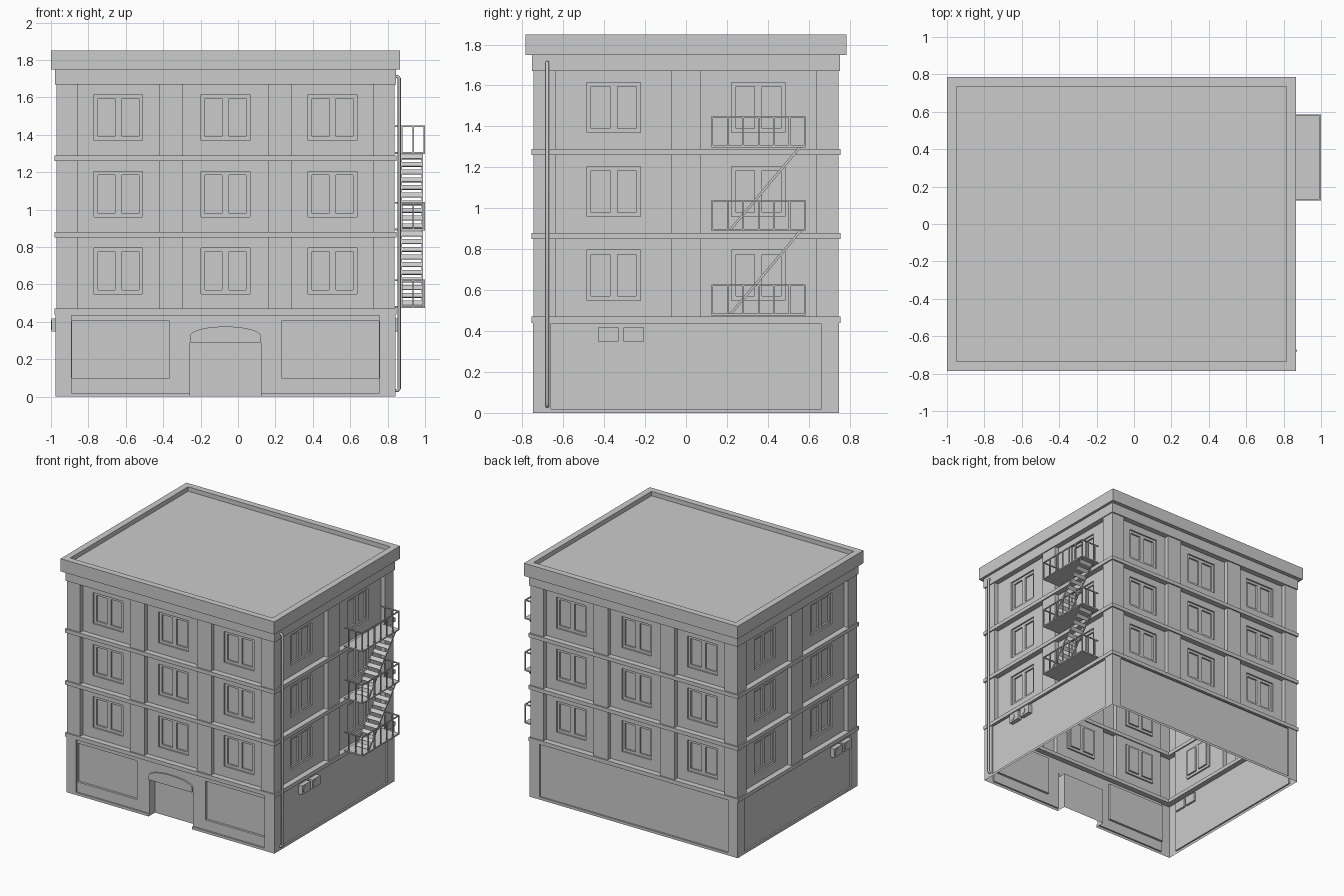
import bpy, bmesh, math
from mathutils import Matrix, Vector

if "Cube" in bpy.data.objects:
    bpy.data.objects.remove(bpy.data.objects["Cube"])

CX, HX, HY = -0.067, 0.904, 0.744      # building centre and half sizes
FLOORS = [0.47, 0.88, 1.29]


def new_object(name, bm):
    me = bpy.data.meshes.new(name)
    bm.to_mesh(me)
    bm.free()
    ob = bpy.data.objects.new(name, me)
    bpy.context.collection.objects.link(ob)
    return ob


def add_box(bm, lo, hi, rot=None):
    lo, hi = Vector(lo), Vector(hi)
    m = Matrix.Translation((lo + hi) / 2)
    if rot:
        m = m @ rot
    bmesh.ops.create_cube(bm, size=1, matrix=m @ Matrix.Diagonal((*(hi - lo), 1)))


def ring(name, hx, hy, z0, z1, t):
    """Rectangular frame around the building, t wide."""
    bm = bmesh.new()
    loops = []
    for inset, z in ((0, z0), (0, z1), (t, z1), (t, z0)):
        a, b = hx - inset, hy - inset
        loops.append([bm.verts.new((CX + sx * a, sy * b, z))
                      for sx, sy in ((-1, -1), (1, -1), (1, 1), (-1, 1))])
    for i in range(4):
        p, q = loops[i], loops[(i + 1) % 4]
        for j in range(4):
            k = (j + 1) % 4
            bm.faces.new((p[j], p[k], q[k], q[j]))
    return new_object(name, bm)


def relief(name, side, h, rects):
    """Wall sheet stepped in depth; later rects (u0, u1, z0, z1, depth) override."""
    us = sorted({round(v, 4) for r in rects for v in r[:2]})
    zs = sorted({round(v, 4) for r in rects for v in r[2:4]})
    bm = bmesh.new()
    m = Matrix.Translation((CX, 0, 0)) @ Matrix.Rotation(side * math.pi / 2, 4, 'Z')

    def depth(i, j):
        u, z = (us[i] + us[i + 1]) / 2, (zs[j] + zs[j + 1]) / 2
        return [r[4] for r in rects if r[0] < u < r[1] and r[2] < z < r[3]][-1]

    def quad(*pts):
        bm.faces.new([bm.verts.new(m @ Vector((u, d - h, z))) for u, z, d in pts])

    for i in range(len(us) - 1):
        for j in range(len(zs) - 1):
            a, b, c, e, d = us[i], us[i + 1], zs[j], zs[j + 1], depth(i, j)
            quad((a, c, d), (b, c, d), (b, e, d), (a, e, d))
            if i + 2 < len(us) and depth(i + 1, j) != d:
                n = depth(i + 1, j)
                quad((b, c, d), (b, c, n), (b, e, n), (b, e, d))
            if j + 2 < len(zs) and depth(i, j + 1) != d:
                n = depth(i, j + 1)
                quad((a, e, d), (b, e, d), (b, e, n), (a, e, n))
    bmesh.ops.remove_doubles(bm, verts=bm.verts, dist=1e-5)
    return new_object(name, bm)


# Upper walls (recessed bays with double windows) and ground floor walls
long_bays = [(-0.79, -0.355), (-0.228, 0.228), (0.355, 0.79)]
short_bays = [(-0.635, -0.072), (0.072, 0.635)]
for side, label in enumerate(("front", "right", "back", "left")):
    half, h, bays = (HX, HY, long_bays) if side % 2 == 0 else (HY, HX, short_bays)
    rects = [(-half, half, 0.44, 1.70, 0)]
    for z in FLOORS:
        for a, b in bays:
            c = (a + b) / 2
            rects.append((a, b, z - 0.015, z + 0.38, 0.035))
            rects.append((c - 0.13, c + 0.13, z + 0.08, z + 0.325, 0.047))
            for s in (-1, 1):
                p = c + s * 0.064
                rects.append((p - 0.046, p + 0.046, z + 0.1, z + 0.305, 0.06))
    relief(label + "_upper_wall", side, h, rects)

    half, h = half + 0.004, h + 0.004
    rects = [(-half, half, 0, 0.455, 0),
             (-half + 0.085, half - 0.085, 0.02, 0.435, 0.012)]
    if side == 0:
        rects += [(-0.82, -0.30, 0.10, 0.405, 0.03), (0.30, 0.82, 0.10, 0.405, 0.03),
                  (-0.19, 0.19, 0, 0.29, 0.08)]
    relief(label + "_ground_wall", side, h, rects)

# Arched lintel above the entrance
bm = bmesh.new()
top = [(0.19 * math.cos(math.pi * i / 12), 0.325 + 0.05 * math.sin(math.pi * i / 12))
       for i in range(13)]
outline = [(-0.19, 0.29), (0.19, 0.29)] + top
f = bm.faces.new([bm.verts.new((CX + x, -HY + 0.01, z)) for x, z in outline])
ext = bmesh.ops.extrude_face_region(bm, geom=[f])
bmesh.ops.translate(bm, vec=(0, -0.014, 0),
                    verts=[v for v in ext["geom"] if isinstance(v, bmesh.types.BMVert)])
bmesh.ops.recalc_face_normals(bm, faces=bm.faces)
new_object("entrance_arch", bm)

# Floor bands, cornice, parapet and roof
for i, z in enumerate(FLOORS):
    ring(f"floor_band_{i + 1}", 0.914, 0.755, z - 0.03, z, 0.055)
ring("cornice", 0.912, 0.753, 1.67, 1.75, 0.06)
ring("parapet", 0.933, 0.785, 1.75, 1.85, 0.05)
bm = bmesh.new()
add_box(bm, (CX - 0.89, -0.74, 1.75), (CX + 0.89, 0.74, 1.815))
new_object("roof", bm)

# Fire escape platforms with railings
X0, X1, Y0, Y1, T = 0.84, 1.0, 0.125, 0.585, 0.008
for n, z in enumerate((0.48, 0.893, 1.303)):
    bm = bmesh.new()
    add_box(bm, (X0, Y0, z - 0.005), (X1, Y1, z + 0.005))
    new_object(f"escape_platform_{n + 1}", bm)
    bm = bmesh.new()
    top = z + 0.147
    add_box(bm, (X1 - T, Y0, top - T), (X1, Y1, top))
    for i in range(7):
        y = Y0 + i * (Y1 - Y0 - T) / 6
        add_box(bm, (X1 - T, y, z), (X1, y + T, top))
    for y in (Y0, Y1 - T):
        add_box(bm, (X0, y, top - T), (X1, y + T, top))
        for x in (0.871, 0.932):
            add_box(bm, (x, y, z), (x + T, y + T, top))
    new_object(f"escape_railing_{n + 1}", bm)

# Fire escape stairs: two stringers with flat slats
for n, z in enumerate((0.48, 0.893)):
    p, q = Vector((0.93, 0.215, z)), Vector((0.93, 0.56, z + 0.41))
    d = q - p
    rot = Matrix.Rotation(math.atan2(d.z, d.y), 4, 'X')
    bm = bmesh.new()
    for x in (0.874, 0.986):
        c = (p + q) / 2
        c.x = x
        s = Vector((0.004, d.length / 2, 0.006))
        add_box(bm, c - s, c + s, rot)
    for i in range(10):
        c = p + d * (i + 0.5) / 10
        s = Vector((0.056, 0.015, 0.003))
        add_box(bm, c - s, c + s, rot)
    new_object(f"escape_stairs_{n + 1}", bm)

# Drain pipe with elbows at both ends
cu = bpy.data.curves.new("drain_pipe", 'CURVE')
cu.dimensions = '3D'
cu.bevel_depth = 0.009
cu.bevel_resolution = 2
cu.use_fill_caps = True
pts = [(0.835, 1.712), (0.853, 1.712), (0.862, 1.70), (0.862, 0.045), (0.853, 0.033), (0.835, 0.033)]
sp = cu.splines.new('POLY')
sp.points.add(len(pts) - 1)
for pt, (x, z) in zip(sp.points, pts):
    pt.co = (x, -0.678, z, 1)
bpy.context.collection.objects.link(bpy.data.objects.new("drain_pipe", cu))

# Air conditioners with round fan guards
for label, s, ys in (("right", 1, (-0.38, -0.256)), ("left", -1, (-0.475, -0.595))):
    for n, y in enumerate(ys):
        face = CX + s * 0.93
        bm = bmesh.new()
        add_box(bm, (min(face, face - s * 0.05), y - 0.05, 0.348),
                (max(face, face - s * 0.05), y + 0.05, 0.418))
        bmesh.ops.create_cone(bm, cap_ends=True, segments=16, radius1=0.024, radius2=0.024,
                              depth=0.008, matrix=Matrix.Translation((face, y - s * 0.016, 0.383))
                              @ Matrix.Rotation(math.pi / 2, 4, 'Y'))
        new_object(f"air_conditioner_{label}_{n + 1}", bm)
